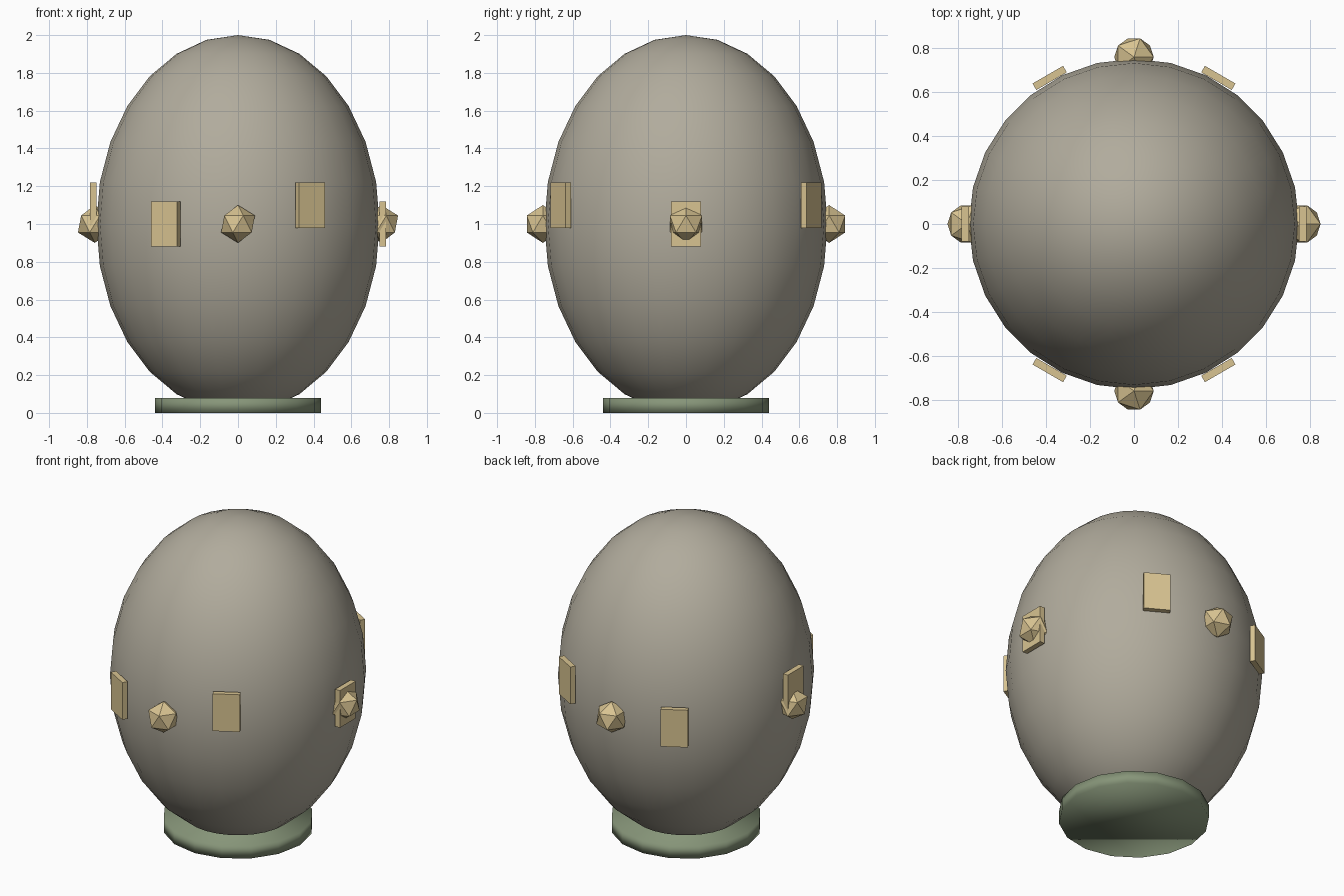
import bpy
from math import radians, cos, sin

default = bpy.data.objects.get("Cube")
if default:
    bpy.data.objects.remove(default, do_unlink=True)


def material(name, rgb):
    mat = bpy.data.materials.new(name)
    mat.use_nodes = True
    color = (*rgb, 1)
    mat.diffuse_color = color
    mat.node_tree.nodes["Principled BSDF"].inputs["Base Color"].default_value = color
    return mat


stone = material("warm grey", (0.44, 0.41, 0.335))
sand = material("pale sand", (0.69, 0.55, 0.285))
moss = material("moss green", (0.24, 0.30, 0.19))


def finish(name, mat, smooth=False):
    """Name and colour the part just added."""
    obj = bpy.context.object
    obj.name = obj.data.name = name
    obj.data.materials.append(mat)
    if smooth:
        bpy.ops.object.shade_smooth()
    return obj


# Egg-shaped body
bpy.ops.mesh.primitive_uv_sphere_add(segments=28, ring_count=14, radius=1,
                                     location=(0, 0, 1))
body = finish("egg_body", stone, smooth=True)
body.scale = (0.75, 0.75, 1)

# Round foot, softly shaded all over
bpy.ops.mesh.primitive_cylinder_add(vertices=16, radius=0.44, depth=0.08,
                                    location=(0, 0, 0.04))
finish("base_disc", moss, smooth=True)

# Ring of six plates, alternating in height
for i in range(6):
    angle = radians(60 * i)
    bpy.ops.mesh.primitive_cube_add(
        size=1, rotation=(0, 0, angle),
        location=(0.766 * cos(angle), 0.766 * sin(angle), 1 + 0.1 * (i % 2)))
    plate = finish(f"plate_{i + 1}", sand)
    plate.scale = (0.034, 0.16, 0.24)

# Four faceted studs
for i, side in enumerate(("left", "back", "right", "front")):
    angle = radians(90 * i)
    bpy.ops.mesh.primitive_ico_sphere_add(
        subdivisions=1, radius=0.1,
        location=(0.758 * cos(angle), 0.758 * sin(angle), 1))
    finish(f"stud_{side}", sand)
